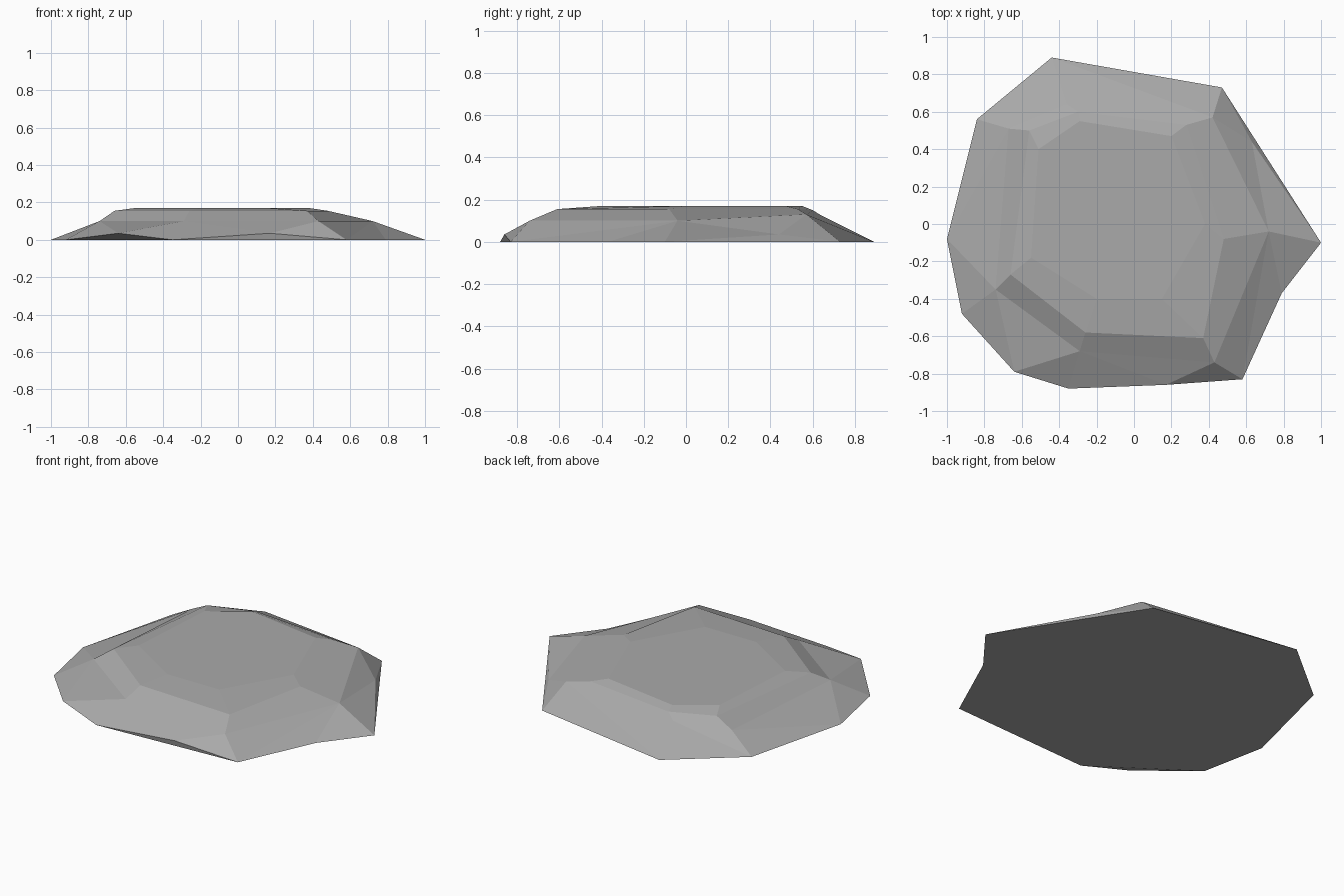
import bpy
import bmesh

default_cube = bpy.data.objects.get("Cube")
if default_cube:
    bpy.data.objects.remove(default_cube, do_unlink=True)


def make_material(name, color):
    material = bpy.data.materials.new(name)
    material.use_nodes = True
    material.diffuse_color = color
    shader = next(n for n in material.node_tree.nodes if n.type == "BSDF_PRINCIPLED")
    shader.inputs["Base Color"].default_value = color
    shader.inputs["Roughness"].default_value = 0.9
    return material


def add_ring(bm, points, height):
    """Add a loop of vertices; a third coordinate overrides the shared height."""
    return [bm.verts.new((p[0], p[1], p[2] if len(p) > 2 else height)) for p in points]


def bridge(bm, lower, upper):
    """Join two rings of equal length with quads."""
    count = len(lower)
    for i in range(count):
        j = (i + 1) % count
        bm.faces.new((lower[i], lower[j], upper[j], upper[i]))


def stitch(bm, lower, upper, owners):
    """Join a dense ring to a sparse one; each lower vertex has an upper owner."""
    count = len(lower)
    for i in range(count):
        j = (i + 1) % count
        here, after = upper[owners[i]], upper[owners[j]]
        bm.faces.new((lower[i], lower[j], here))
        if here is not after:
            bm.faces.new((lower[j], after, here))


bm = bmesh.new()
lift = 0.035

# Ground outline, counter-clockwise, with three chipped corners lifted
base = add_ring(bm, [
    (1, -.1), (.63, .44, lift), (.47, .73), (-.44, .89), (-.84, .56), (-1, -.08),
    (-.92, -.48), (-.64, -.79, lift), (-.35, -.88), (.17, -.86, lift),
    (.58, -.83), (.79, -.37)], 0)

# Shoulder, bevel and flat crown rings
shoulder = add_ring(bm, [
    (.72, -.04), (.42, .57, .13), (-.36, .64, .125), (-.67, .51),
    (-.74, -.35), (-.29, -.68), (.43, -.74)], 0.1)
bevel = add_ring(bm, [
    (.48, -.08), (.28, .53), (-.3, .6, .15), (-.56, .5),
    (-.66, -.27), (-.26, -.58), (.37, -.61)], 0.155)
crown = add_ring(bm, [
    (.38, 0), (.2, .47), (-.29, .55), (-.51, .4),
    (-.55, -.18), (-.2, -.4), (.15, -.4)], 0.17)

# Sloping sides and top
stitch(bm, base, shoulder, [0, 1, 1, 2, 3, 4, 4, 5, 5, 6, 0, 0])
bridge(bm, shoulder, bevel)
bridge(bm, bevel, crown)
bm.faces.new(crown)

# Underside, with a sloping facet below each lifted corner
for i, corner in enumerate(base):
    if corner.co.z > 0:
        bm.faces.new((base[i + 1], corner, base[i - 1]))
bm.faces.new([v for v in reversed(base) if v.co.z == 0])

bmesh.ops.recalc_face_normals(bm, faces=bm.faces[:])
mesh = bpy.data.meshes.new("flat_rock")
bm.to_mesh(mesh)
bm.free()
mesh.materials.append(make_material("stone_grey", (0.4, 0.4, 0.4, 1)))
rock = bpy.data.objects.new("flat_rock", mesh)
bpy.context.collection.objects.link(rock)
